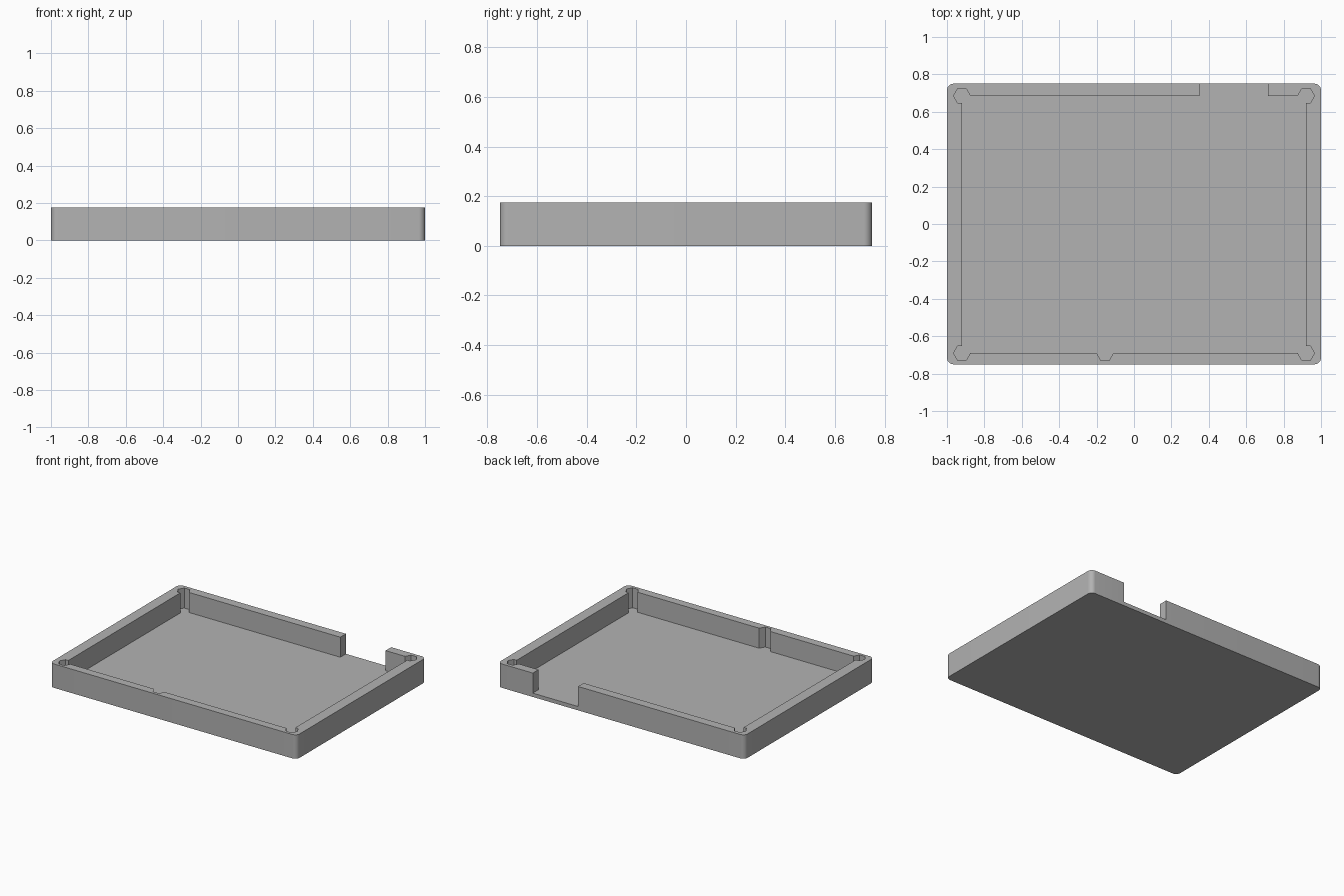
import bpy
import bmesh
import math

cube = bpy.data.objects.get("Cube")
if cube:
    bpy.data.objects.remove(cube, do_unlink=True)

HEIGHT, FLOOR = 0.175, 0.028
HALF_X, HALF_Y, CORNER = 1.0, 0.75, 0.035
IN_X, IN_FRONT, IN_BACK = 0.92, -0.69, 0.685
POST_R = 0.045

grey = bpy.data.materials.new("plain_grey")
grey.use_nodes = True
colour = (0.45, 0.45, 0.45, 1)
grey.diffuse_color = colour
grey.node_tree.nodes["Principled BSDF"].inputs["Base Color"].default_value = colour


def prism(name, outline, z0, z1):
    """Extrude a counter-clockwise outline from z0 to z1."""
    bm = bmesh.new()
    base = bm.faces.new([bm.verts.new((x, y, z0)) for x, y in outline])
    top = bmesh.ops.extrude_face_region(bm, geom=[base])["geom"]
    verts = [g for g in top if isinstance(g, bmesh.types.BMVert)]
    bmesh.ops.translate(bm, verts=verts, vec=(0, 0, z1 - z0))
    bmesh.ops.recalc_face_normals(bm, faces=bm.faces)
    mesh = bpy.data.meshes.new(name)
    bm.to_mesh(mesh)
    bm.free()
    mesh.materials.append(grey)
    obj = bpy.data.objects.new(name, mesh)
    bpy.context.collection.objects.link(obj)
    return obj


def rect(x0, x1, y0, y1):
    return [(x0, y0), (x1, y0), (x1, y1), (x0, y1)]


def arc(cx, cy, r, start, sweep, steps):
    angles = [math.radians(start + sweep * i / steps) for i in range(steps + 1)]
    return [(cx + r * math.cos(a), cy + r * math.sin(a)) for a in angles]


# Tray body with rounded upright corners
outline = []
for i, (sx, sy) in enumerate([(1, 1), (-1, 1), (-1, -1), (1, -1)]):
    outline += arc(sx * (HALF_X - CORNER), sy * (HALF_Y - CORNER), CORNER, 90 * i, 90, 8)
tray = prism("tray", outline, 0, HEIGHT)

# Cavity, hexagonal pockets and the opening in the back wall
cuts = [rect(-IN_X, IN_X, IN_FRONT, IN_BACK), rect(0.35, 0.717, 0.5, 0.9)]
pockets = [(x, y) for x in (-IN_X, IN_X) for y in (IN_FRONT, IN_BACK)]
pockets.append((-0.155, IN_FRONT))
cuts += [arc(x, y, POST_R, 0, 300, 5) for x, y in pockets]

bpy.context.view_layer.objects.active = tray
for shape in cuts:
    cutter = prism("cutter", shape, FLOOR, HEIGHT + 0.1)
    cutter.hide_render = True
    mod = tray.modifiers.new("cut", "BOOLEAN")
    mod.operation = "DIFFERENCE"
    mod.solver = "EXACT"
    mod.object = cutter
    bpy.ops.object.modifier_apply(modifier=mod.name)
    bpy.data.objects.remove(cutter, do_unlink=True)

# Merge the floor back into clean flat faces
bm = bmesh.new()
bm.from_mesh(tray.data)
bmesh.ops.remove_doubles(bm, verts=bm.verts, dist=0.0001)
bmesh.ops.dissolve_limit(bm, angle_limit=math.radians(1), verts=bm.verts, edges=bm.edges)
bm.to_mesh(tray.data)
bm.free()

# Smooth rounded corners, sharp edges elsewhere
bpy.ops.object.select_all(action="DESELECT")
tray.select_set(True)
bpy.ops.object.shade_smooth_by_angle(angle=math.radians(30))
